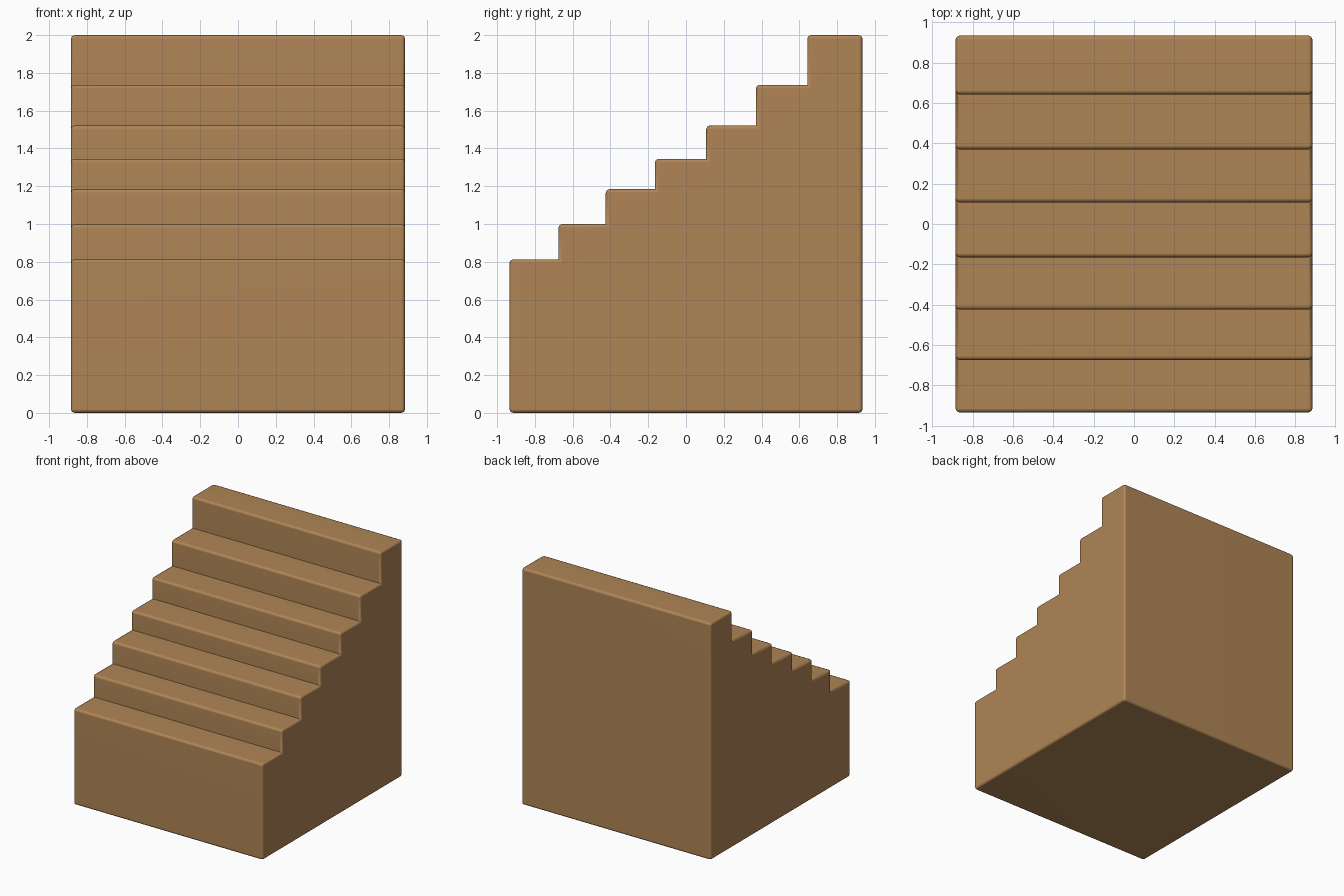
import bpy, bmesh

if "Cube" in bpy.data.objects:
    bpy.data.objects.remove(bpy.data.objects["Cube"])

HALF_W, FRONT, BACK = 0.885, -0.935, 0.935
riser_y = [FRONT, -0.675, -0.425, -0.165, 0.107, 0.37, 0.642]
tread_z = [0.813, 1.0, 1.185, 1.345, 1.522, 1.737, 2.0]

# Side profile of the solid staircase
profile = [(BACK, 0), (FRONT, 0)]
for i, (y, z) in enumerate(zip(riser_y, tread_z)):
    if i:
        profile.append((y, tread_z[i - 1]))
    profile.append((y, z))
profile.append((BACK, tread_z[-1]))

# Extrude the profile across the width
bm = bmesh.new()
face = bm.faces.new([bm.verts.new((-HALF_W, y, z)) for y, z in profile])
ext = bmesh.ops.extrude_face_region(bm, geom=[face])
moved = [v for v in ext["geom"] if isinstance(v, bmesh.types.BMVert)]
bmesh.ops.translate(bm, verts=moved, vec=(2 * HALF_W, 0, 0))
bmesh.ops.recalc_face_normals(bm, faces=bm.faces[:])

# Soften only the outward edges; inner step corners stay sharp
outer = [e for e in bm.edges if e.is_convex]
bmesh.ops.bevel(bm, geom=outer, offset=0.02, offset_type='OFFSET', segments=2,
                profile=0.5, affect='EDGES', clamp_overlap=True)
bmesh.ops.recalc_face_normals(bm, faces=bm.faces[:])

mesh = bpy.data.meshes.new("staircase")
bm.to_mesh(mesh)
bm.free()
stairs = bpy.data.objects.new("staircase", mesh)
bpy.context.collection.objects.link(stairs)

# Single warm wood colour
wood = bpy.data.materials.new("warm brown wood")
wood.diffuse_color = (0.43, 0.235, 0.092, 1)
wood.use_nodes = True
wood.node_tree.nodes["Principled BSDF"].inputs["Base Color"].default_value = wood.diffuse_color
mesh.materials.append(wood)

# Smooth rounded edges with flat treads and sides
bpy.context.view_layer.objects.active = stairs
stairs.select_set(True)
bpy.ops.object.shade_smooth_by_angle(angle=0.87)
normals = stairs.modifiers.new("flat faces", 'WEIGHTED_NORMAL')
normals.keep_sharp = True
